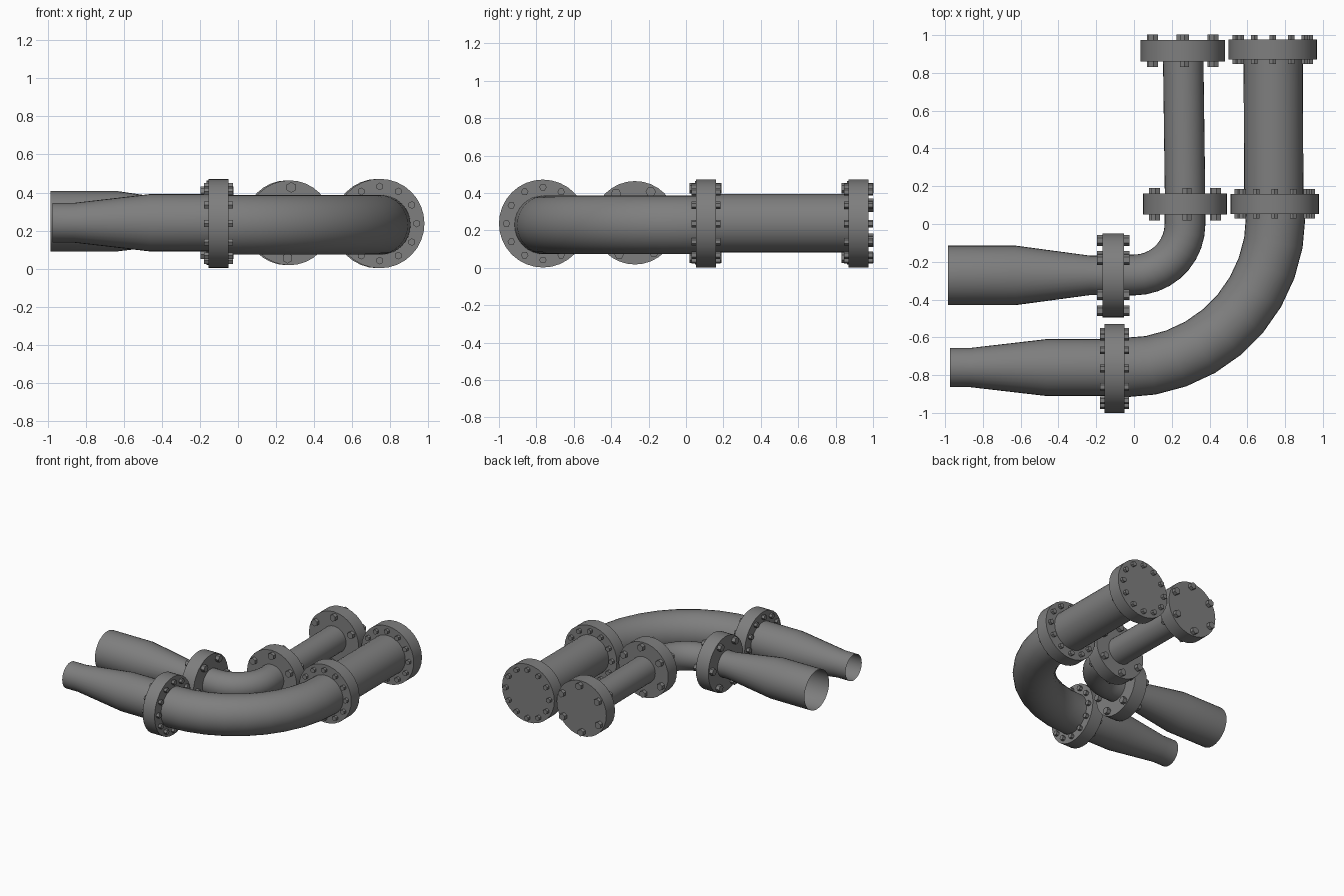
import bpy
import bmesh
from math import cos, sin, pi, radians
from mathutils import Vector, Matrix

cube = bpy.data.objects.get("Cube")
if cube:
    bpy.data.objects.remove(cube, do_unlink=True)

steel = bpy.data.materials.new("grey steel")
steel.use_nodes = True
GREY = (0.21, 0.21, 0.21, 1)
steel.diffuse_color = GREY
steel.node_tree.nodes["Principled BSDF"].inputs["Base Color"].default_value = GREY

UP = Vector((0, 0, 1))
ALONG_X = Matrix.Rotation(pi / 2, 4, "Y")
ALONG_Y = Matrix.Rotation(-pi / 2, 4, "X")


def finish(name, bm):
    """Turn a bmesh into a smooth object with sharp rims."""
    mesh = bpy.data.meshes.new(name)
    bmesh.ops.recalc_face_normals(bm, faces=bm.faces)
    bm.to_mesh(mesh)
    bm.free()
    mesh.materials.append(steel)
    mesh.shade_smooth()
    mesh.set_sharp_from_angle(angle=radians(32))
    obj = bpy.data.objects.new(name, mesh)
    bpy.context.collection.objects.link(obj)
    return obj


def pipe(name, path, sides=32):
    """Open thin pipe through (x, y, z, radius) stations, square to the path."""
    bm = bmesh.new()
    pts = [Vector(p[:3]) for p in path]
    rings = []
    for i, p in enumerate(path):
        ahead = pts[min(i + 1, len(pts) - 1)] - pts[max(i - 1, 0)]
        side = ahead.normalized().cross(UP).normalized()
        ring = []
        for k in range(sides):
            a = 2 * pi * k / sides
            ring.append(bm.verts.new(pts[i] + p[3] * (side * cos(a) + UP * sin(a))))
        rings.append(ring)
    for r0, r1 in zip(rings, rings[1:]):
        for k in range(sides):
            n = (k + 1) % sides
            bm.faces.new((r0[k], r0[n], r1[n], r1[k]))
    return finish(name, bm)


def elbow(name, centre, z, bend, radius, steps, lead):
    """Quarter bend from +x to +y with short straight leads."""
    cx, cy = centre
    path = [(cx - lead, cy - bend, z, radius)]
    for i in range(steps + 1):
        a = pi / 2 * i / steps
        path.append((cx + bend * sin(a), cy - bend * cos(a), z, radius))
    path.append((cx + bend, cy + lead, z, radius))
    return pipe(name, path)


def flange(name, centre, turn, radius, depth, bolts, ring, bolt_r, bolt_len, start):
    """Solid disc with hexagonal bolts passing through it."""
    bm = bmesh.new()
    place = Matrix.Translation(centre) @ turn
    bmesh.ops.create_cone(bm, cap_ends=True, segments=32, radius1=radius,
                          radius2=radius, depth=depth, matrix=place)
    finish(name, bm)
    bm = bmesh.new()
    for i in range(bolts):
        a = start + 2 * pi * i / bolts
        spot = Matrix.Translation((ring * cos(a), ring * sin(a), 0))
        bmesh.ops.create_cone(bm, cap_ends=True, segments=6, radius1=bolt_r,
                              radius2=bolt_r, depth=bolt_len, matrix=place @ spot)
    finish(name + "_bolts", bm)


def large_flange(name, centre, turn):
    flange(name, centre, turn, 0.235, 0.106, 12, 0.195, 0.02, 0.154, 0)


def small_flange(name, centre, turn):
    flange(name, centre, turn, 0.223, 0.112, 6, 0.186, 0.028, 0.172, radians(-87))


# Large outer pipe run
Z = 0.237
pipe("large_reducer", [(-0.975, -0.76, 0.241, 0.104), (-0.865, -0.76, 0.241, 0.104),
                       (-0.46, -0.76, 0.241, 0.151), (-0.11, -0.76, 0.241, 0.151)])
elbow("large_elbow", (-0.05, 0.04), 0.23, 0.8, 0.157, 9, 0.05)
pipe("large_straight_pipe", [(0.74, 0.11, 0.239, 0.157), (0.737, 0.92, 0.239, 0.157)])
large_flange("large_front_flange", (-0.103, -0.765, Z), ALONG_X)
large_flange("large_middle_flange", (0.745, 0.107, Z), ALONG_Y)
large_flange("large_end_flange", (0.735, 0.923, Z), ALONG_Y)

# Small inner pipe run
Z = 0.241
pipe("small_reducer", [(-0.985, -0.272, 0.249, 0.158), (-0.63, -0.272, 0.249, 0.158),
                       (-0.23, -0.272, 0.243, 0.104), (-0.11, -0.272, 0.243, 0.104)])
elbow("small_elbow", (0, 0), Z, 0.27, 0.108, 9, 0.1)
pipe("small_straight_pipe", [(0.271, 0.1, Z, 0.107), (0.26, 0.92, Z, 0.107)])
small_flange("small_front_flange", (-0.11, -0.273, Z), ALONG_X)
small_flange("small_middle_flange", (0.27, 0.105, Z), ALONG_Y)
small_flange("small_end_flange", (0.258, 0.917, Z), ALONG_Y)
